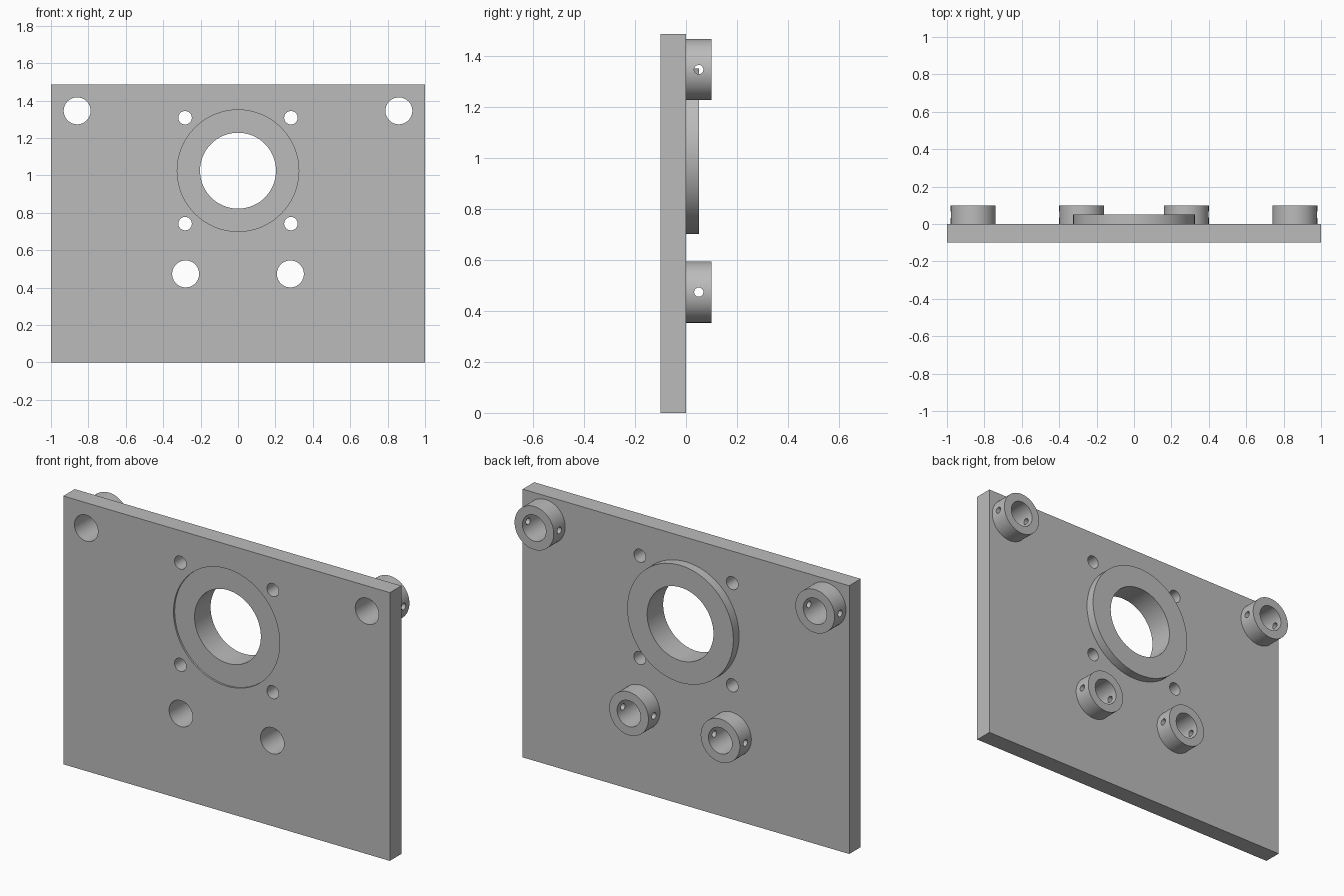
import bpy
from math import pi, radians

default = bpy.data.objects.get("Cube")
if default:
    bpy.data.objects.remove(default, do_unlink=True)

grey = bpy.data.materials.new("machined_grey")
grey.use_nodes = True
colour = (0.5, 0.5, 0.5, 1)
grey.diffuse_color = colour
grey.node_tree.nodes["Principled BSDF"].inputs["Base Color"].default_value = colour

HEIGHT = 1.485
FRONT, BACK = -0.1, 0.0
HUB_Z, HUB_R, BORE_R = 1.025, 0.325, 0.203
RECESS_Y = -0.09
BOLT = 0.283
COLLAR_R, PIN_R, COLLAR_BORE = 0.12, 0.018, 0.072


def disc(name, x, z, radius, y0, y1):
    """Solid cylinder running along y."""
    bpy.ops.mesh.primitive_cylinder_add(
        vertices=64, radius=radius, depth=y1 - y0,
        location=(x, (y0 + y1) / 2, z), rotation=(pi / 2, 0, 0))
    obj = bpy.context.object
    obj.name = name
    obj.data.materials.append(grey)
    return obj


def cross_pin(x, y, z):
    """Thin cutter running along x through a collar."""
    bpy.ops.mesh.primitive_cylinder_add(
        vertices=32, radius=PIN_R, depth=3 * COLLAR_R,
        location=(x, y, z), rotation=(0, pi / 2, 0))
    return bpy.context.object


def cut(obj, cutters):
    """Subtract each cutter, then shade smooth with sharp edges."""
    bpy.context.view_layer.objects.active = obj
    for cutter in cutters:
        mod = obj.modifiers.new("cut", "BOOLEAN")
        mod.operation = "DIFFERENCE"
        mod.solver = "EXACT"
        mod.object = cutter
        bpy.ops.object.modifier_apply(modifier=mod.name)
        bpy.data.objects.remove(cutter, do_unlink=True)
    bpy.ops.object.select_all(action="DESELECT")
    obj.select_set(True)
    bpy.ops.object.shade_smooth_by_angle(angle=radians(30))


def through(x, z, radius):
    return disc("hole_cutter", x, z, radius, -0.3, 0.3)


collar_spots = [(side * x, z) for x, z in ((0.86, 1.345), (0.28, 0.473))
                for side in (-1, 1)]
bolt_spots = [(sx * BOLT, HUB_Z + sz * BOLT) for sx in (-1, 1) for sz in (-1, 1)]

# Mounting plate with collar holes, bolt holes and the hub seat
bpy.ops.mesh.primitive_cube_add(size=1, location=(0, (FRONT + BACK) / 2, HEIGHT / 2))
plate = bpy.context.object
plate.name = "mounting_plate"
plate.scale = (2, BACK - FRONT, HEIGHT)
bpy.ops.object.transform_apply(location=False, rotation=False, scale=True)
plate.data.materials.append(grey)
cut(plate, [through(x, z, COLLAR_BORE) for x, z in collar_spots]
    + [through(x, z, 0.036) for x, z in bolt_spots]
    + [through(0, HUB_Z, HUB_R)])

# Hub ring, slightly recessed in front and raised at the back
hub = disc("hub_ring", 0, HUB_Z, HUB_R, RECESS_Y, 0.05)
cut(hub, [through(0, HUB_Z, BORE_R)])

# Shaft collars with cross-drilled set screw holes
for x, z in collar_spots:
    row = "upper" if z > HUB_Z else "lower"
    side = "left" if x > 0 else "right"
    collar = disc(f"{row}_{side}_collar", x, z, COLLAR_R, BACK, 0.1)
    cut(collar, [through(x, z, COLLAR_BORE), cross_pin(x, 0.05, z)])
